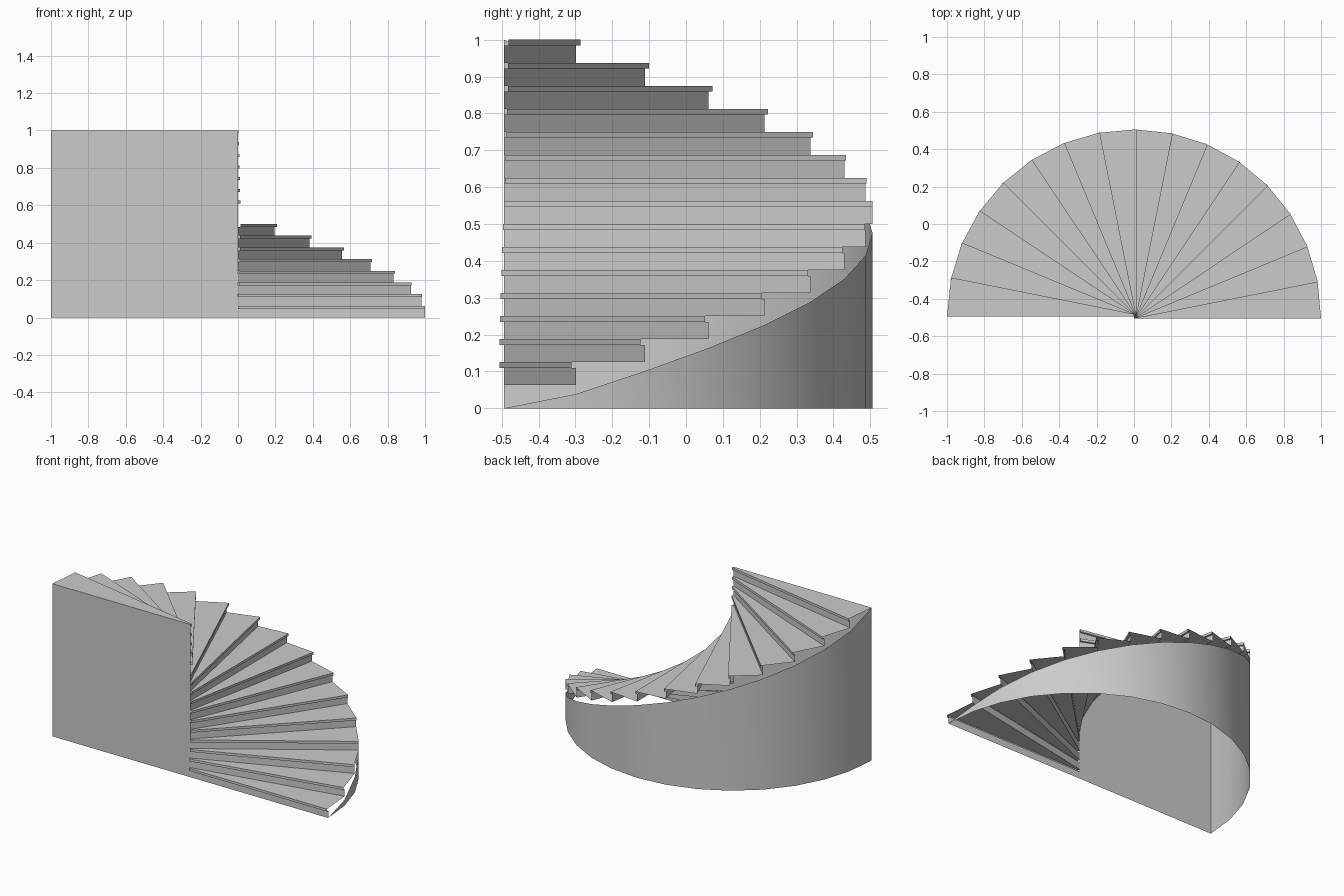
import bpy
import math
from mathutils import Vector

cube = bpy.data.objects.get("Cube")
if cube:
    bpy.data.objects.remove(cube, do_unlink=True)

STEPS = 16
RISE = 1 / STEPS
LIP = RISE / 4          # height of the nosing face
NOSE = 0.0125           # overhang of each tread
SAG = 0.024             # outer wall sits just below the treads
AXIS = Vector((0, -0.494, 0))

# One plain grey
grey = bpy.data.materials.new("light grey")
grey.use_nodes = True
grey.diffuse_color = (0.6, 0.6, 0.6, 1)
grey.node_tree.nodes["Principled BSDF"].inputs["Base Color"].default_value = (0.6, 0.6, 0.6, 1)


def make_object(name, verts, faces):
    mesh = bpy.data.meshes.new(name)
    mesh.from_pydata(verts, [], faces)
    mesh.materials.append(grey)
    obj = bpy.data.objects.new(name, mesh)
    bpy.context.collection.objects.link(obj)
    return obj


def rim(i, z):
    """Point on the outer rim at the start of step i."""
    a = math.pi * i / STEPS
    return AXIS + Vector((math.cos(a), math.sin(a), z))


def centre(z):
    return AXIS + Vector((0, 0, z))


# Folded sheet steps: riser, nosing underside, nosing face, tread
for i in range(STEPS):
    a = math.pi * i / STEPS
    forward = Vector((math.sin(a), -math.cos(a), 0)) * NOSE
    low, top = i * RISE, (i + 1) * RISE
    lip = top - LIP
    verts = []
    for z, push in ((low, 0), (lip, 0), (lip, 1), (top, 1)):
        verts += [centre(z) + forward * push, rim(i, z) + forward * push]
    verts += [centre(top), rim(i + 1, top)]
    faces = [(2 * k, 2 * k + 1, 2 * k + 3, 2 * k + 2) for k in range(4)]
    make_object(f"step_{i + 1}", verts, faces)

# Curved outer wall rising along the stair
verts, faces = [], []
for i in range(STEPS + 1):
    height = 1 if i == STEPS else max(0, i * RISE - SAG)
    verts += [rim(i, 0), rim(i, height)]
for i in range(STEPS):
    b = 2 * i
    if i == 0:
        faces.append((0, 2, 3))
    else:
        faces.append((b, b + 2, b + 3, b + 1))
wall = make_object("outer_wall", verts, faces)
for poly in wall.data.polygons:
    poly.use_smooth = True

# Flat end panel below the top step
make_object("end_panel",
            [rim(STEPS, 0), centre(0), centre(1), rim(STEPS, 1)],
            [(0, 1, 2, 3)])
